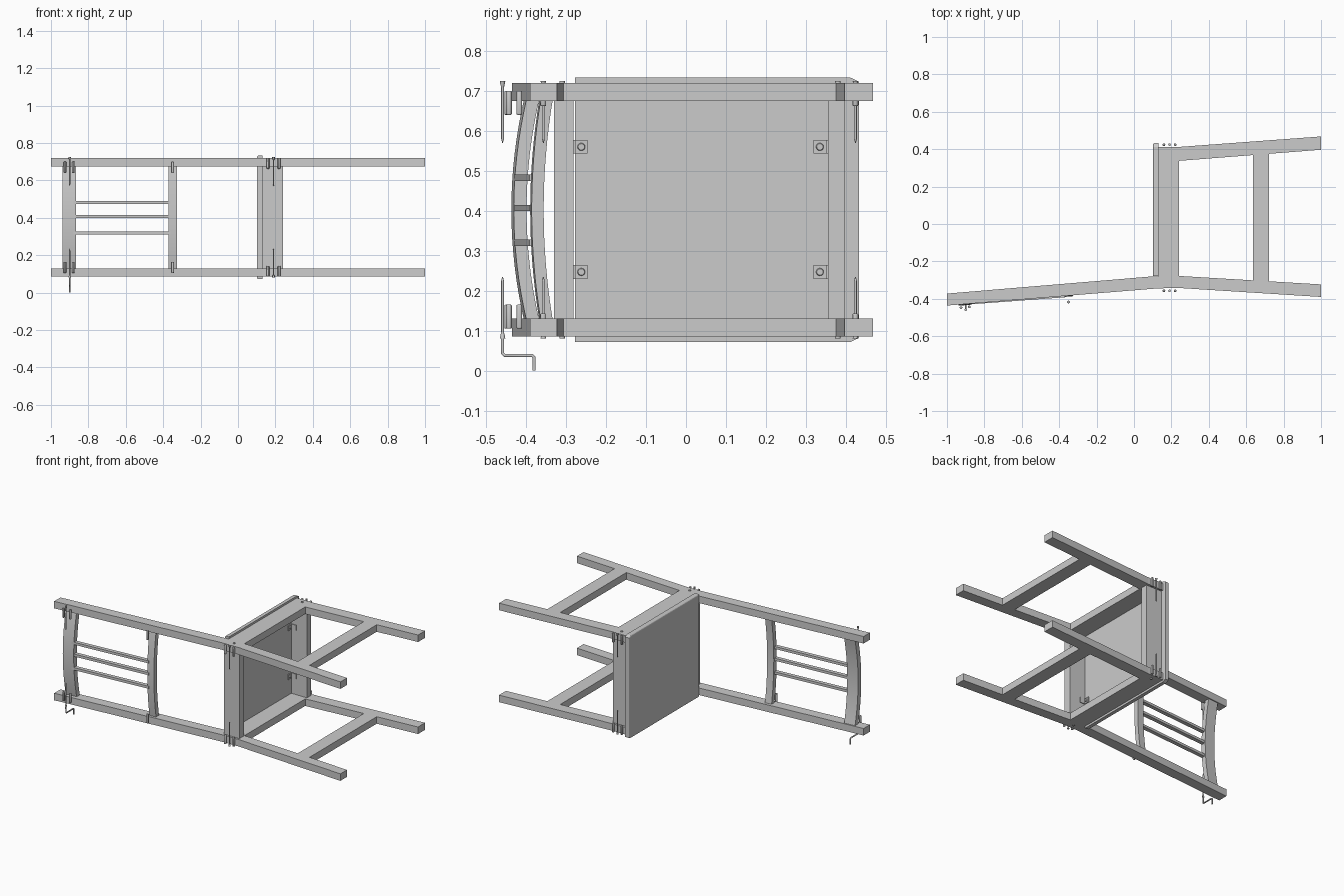
import bpy, bmesh, math
from mathutils import Vector, Matrix

if "Cube" in bpy.data.objects:
    bpy.data.objects.remove(bpy.data.objects["Cube"])

MID = 0.4025          # mirror height between the two side frames
SLOPE = 0.084         # lean of the backrest


def finish(name, bm, bevel=0, segments=2):
    bmesh.ops.recalc_face_normals(bm, faces=bm.faces)
    me = bpy.data.meshes.new(name)
    bm.to_mesh(me)
    bm.free()
    ob = bpy.data.objects.new(name, me)
    bpy.context.collection.objects.link(ob)
    if bevel:
        m = ob.modifiers.new("bevel", 'BEVEL')
        m.width, m.segments = bevel, segments
    return ob


def prism(name, pts, z0, z1, bevel=0):
    bm = bmesh.new()
    f = bm.faces.new([bm.verts.new((x, y, z0)) for x, y in pts])
    up = bmesh.ops.extrude_face_region(bm, geom=[f])['geom']
    bmesh.ops.translate(bm, vec=(0, 0, z1 - z0),
                        verts=[v for v in up if isinstance(v, bmesh.types.BMVert)])
    return finish(name, bm, bevel)


def box(name, x0, x1, y0, y1, z0, z1, bevel=0):
    return prism(name, [(x0, y0), (x1, y0), (x1, y1), (x0, y1)], z0, z1, bevel)


def rod(name, parts, x, y, sides=12, bevel=0):
    """Stack of cones along z: (z0, z1, r0, r1)."""
    bm = bmesh.new()
    for z0, z1, r0, r1 in parts:
        flip = z1 < z0
        bmesh.ops.create_cone(bm, cap_ends=True, segments=sides,
                              radius1=r1 if flip else r0, radius2=r0 if flip else r1,
                              depth=abs(z1 - z0),
                              matrix=Matrix.Translation((x, y, (z0 + z1) / 2)))
    ob = finish(name, bm, bevel)
    ob.data.shade_smooth()
    ob.data.set_sharp_from_angle(angle=math.radians(40))
    return ob


def bowed_rail(name, x0, x1, y_out, thick, bow, n=16):
    """Back rail bowed towards -y; y_out is the outer face at its ends."""
    bm = bmesh.new()
    rings = []
    for i in range(n + 1):
        t = i / n
        z = 0.125 + 0.555 * t
        y = y_out - bow * (1 - (2 * t - 1) ** 2)
        half = (x1 - x0) / 2 * SLOPE
        rings.append([bm.verts.new(p) for p in (
            (x0, y - half, z), (x1, y + half, z),
            (x1, y + half + thick, z), (x0, y - half + thick, z))])
    for a, b in zip(rings, rings[1:]):
        for k in range(4):
            bm.faces.new((a[k], a[(k + 1) % 4], b[(k + 1) % 4], b[k]))
    bm.faces.new(rings[0])
    bm.faces.new(rings[-1])
    ob = finish(name, bm)
    ob.data.shade_smooth()
    ob.data.set_sharp_from_angle(angle=math.radians(30))


# Side frames: back post with rear leg, front leg, seat rail, stretcher
back_leg = [(-1, -0.436), (0.13, -0.344), (0.24, -0.342), (1, -0.39),
            (1, -0.323), (0.245, -0.278), (0.10, -0.280), (-1, -0.372)]
front_leg = [(0.13, 0.338), (0.245, 0.338), (1, 0.397), (1, 0.468),
             (0.24, 0.412), (0.13, 0.412)]
stretcher = [(0.635, -0.302), (0.722, -0.307), (0.722, 0.376), (0.635, 0.369)]
for side, z0, z1 in (("left", 0.085, 0.13), ("right", 0.675, 0.72)):
    prism(side + "_back_leg", back_leg, z0, z1)
    prism(side + "_front_leg", front_leg, z0, z1)
    prism(side + "_stretcher", stretcher, z0, z1)
    box(side + "_seat_rail", 0.13, 0.241, -0.28, 0.34, z0, z1)

# Cross aprons under the seat
box("rear_apron", 0.13, 0.241, -0.33, -0.282, 0.13, 0.675)
box("front_apron", 0.13, 0.241, 0.355, 0.397, 0.13, 0.675)

# Seat panel with softened sitting face and clipped front corners
bm = bmesh.new()
outline = [(-0.278, 0.072), (0.412, 0.072), (0.433, 0.082),
           (0.433, 0.723), (0.412, 0.733), (-0.278, 0.733)]
f = bm.faces.new([bm.verts.new((0.13, y, z)) for y, z in outline])
ext = bmesh.ops.extrude_face_region(bm, geom=[f])['geom']
top = [v for v in ext if isinstance(v, bmesh.types.BMVert)]
bmesh.ops.translate(bm, vec=(-0.028, 0, 0), verts=top)
edges = [e for e in bm.edges if all(v in top for v in e.verts)
         and max(v.co.y for v in e.verts) > -0.27]
bmesh.ops.bevel(bm, geom=edges, offset=0.008, segments=3, affect='EDGES', profile=0.5)
finish("seat", bm)

# Backrest rails and slats
bowed_rail("top_rail", -0.938, -0.865, -0.402, 0.032, 0.032)
bowed_rail("lower_back_rail", -0.371, -0.327, -0.365, 0.03, 0.023)
for i, z in enumerate((0.32, 0.407, 0.483)):
    prism("back_slat_%d" % (i + 1),
          [(-0.88, -0.430), (-0.36, -0.391), (-0.36, -0.366), (-0.88, -0.405)],
          z - 0.008, z + 0.008)

# Corner brackets that hold the seat to the aprons
for y, d in ((-0.282, 1), (0.355, -1)):
    for z in (0.247, 0.56):
        a, b = sorted((y, y + d * 0.036))
        box("bracket_seat_plate", 0.13, 0.135, a, b, z - 0.017, z + 0.017)
        a, b = sorted((y, y + d * 0.005))
        box("bracket_apron_plate", 0.13, 0.166, a, b, z - 0.017, z + 0.017)
        bm = bmesh.new()
        bmesh.ops.create_cone(bm, cap_ends=True, segments=16, radius1=0.01, radius2=0.008,
                              depth=0.006, matrix=Matrix.Translation((0.137, y + d * 0.02, z))
                              @ Matrix.Rotation(math.pi / 2, 4, 'Y'))
        finish("bracket_screw", bm)

# Loose hardware: dowels and screws at each joint, mirrored top and bottom
for s in (1, -1):
    def dowel(x, y, z0, z1):
        rod("dowel", [(MID + s * (z0 - MID), MID + s * (z1 - MID), 0.0075, 0.0075)],
            x, y, bevel=0.003)

    def screw(x, y):
        rod("screw", [(MID + s * (a - MID), MID + s * (b - MID), r0, r1)
                      for a, b, r0, r1 in ((0.57, 0.58, 0.001, 0.0035),
                                           (0.58, 0.708, 0.0035, 0.0035),
                                           (0.708, 0.725, 0.0035, 0.007))], x, y)

    for x, y in ((-0.925, -0.447), (-0.88, -0.443), (-0.35, -0.417)):
        dowel(x, y, 0.64, 0.70)
    screw(-0.9, -0.459)
    for y in (-0.357, 0.424):
        screw(0.19, y)
        for x in (0.16, 0.22):
            dowel(x, y, 0.662, 0.72)
    for y in (-0.31, 0.38):
        rod("frame_screw_head", [(MID + s * (0.715 - MID), MID + s * (0.725 - MID),
                                  0.007, 0.007)], 0.19, y)

# Bent hex key below the backrest screw
cu = bpy.data.curves.new("hex_key", 'CURVE')
cu.dimensions = '3D'
cu.bevel_depth, cu.bevel_resolution, cu.use_fill_caps = 0.0045, 1, True
path = [(-0.459, 0.085), (-0.459, 0.043), (-0.454, 0.038),
        (-0.385, 0.038), (-0.38, 0.033), (-0.38, 0.0)]
sp = cu.splines.new('POLY')
sp.points.add(len(path) - 1)
for p, (y, z) in zip(sp.points, path):
    p.co = (-0.9, y, z, 1)
bpy.context.collection.objects.link(bpy.data.objects.new("hex_key", cu))
